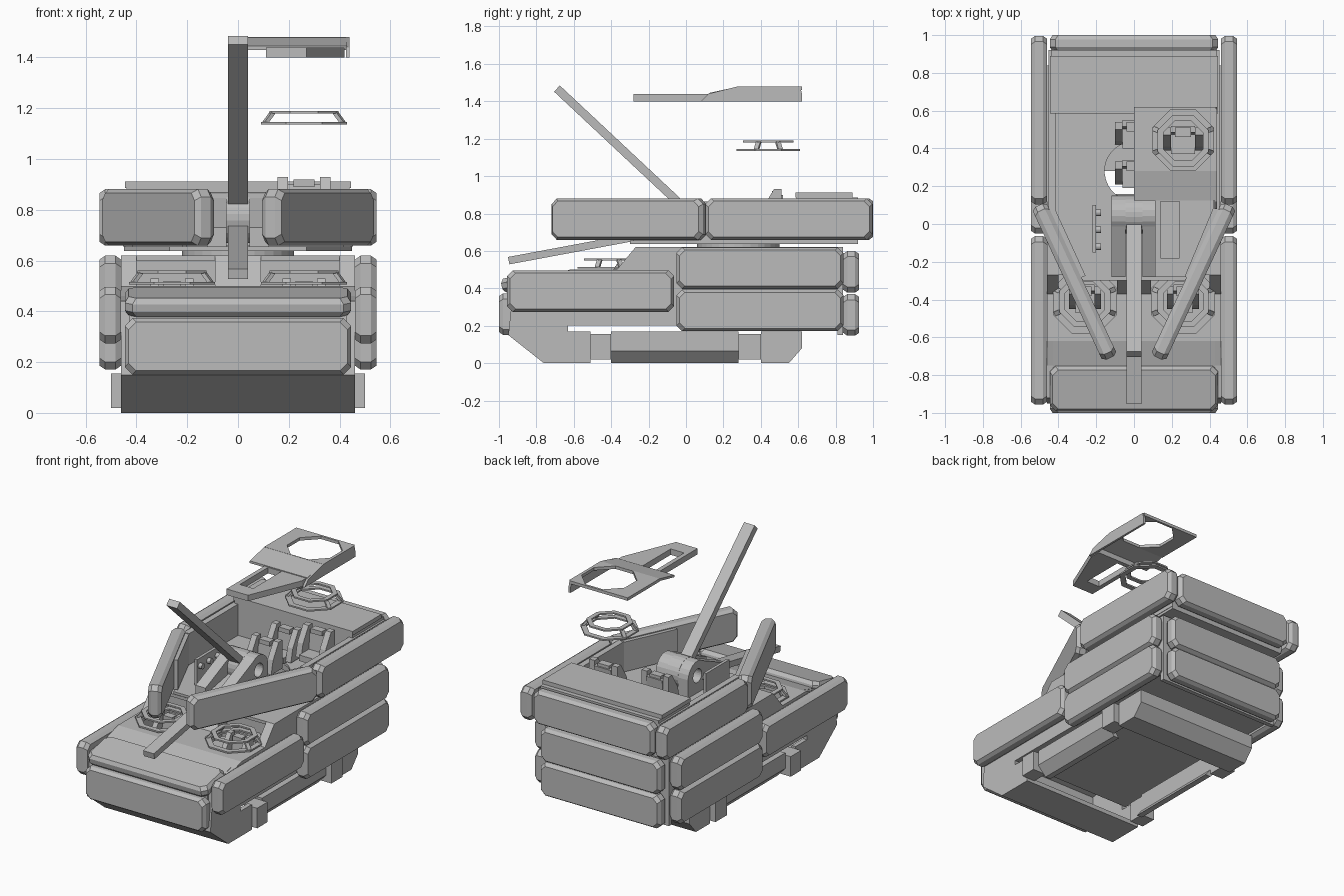
import bpy, bmesh, math
from mathutils import Vector, Matrix

if "Cube" in bpy.data.objects:
    bpy.data.objects.remove(bpy.data.objects["Cube"])

mat = bpy.data.materials.new("plain grey")
mat.diffuse_color = (0.5, 0.5, 0.5, 1)
mat.use_nodes = True
mat.node_tree.nodes["Principled BSDF"].inputs["Base Color"].default_value = mat.diffuse_color


def finish(name, bm, merge=0.0):
    if merge:
        bmesh.ops.remove_doubles(bm, verts=bm.verts, dist=merge)
    bmesh.ops.recalc_face_normals(bm, faces=bm.faces)
    for f in bm.faces:
        f.smooth = False
    me = bpy.data.meshes.new(name)
    bm.to_mesh(me)
    bm.free()
    me.materials.append(mat)
    ob = bpy.data.objects.new(name, me)
    bpy.context.collection.objects.link(ob)
    return ob


def box(name, x0, x1, y0, y1, z0, z1):
    bm = bmesh.new()
    bmesh.ops.create_cube(bm, size=1)
    for v in bm.verts:
        v.co = ((x0 + x1) / 2 + v.co.x * (x1 - x0), (y0 + y1) / 2 + v.co.y * (y1 - y0),
                (z0 + z1) / 2 + v.co.z * (z1 - z0))
    return finish(name, bm)


def hull(name, pts):
    bm = bmesh.new()
    for p in pts:
        bm.verts.new(p)
    bmesh.ops.convex_hull(bm, input=bm.verts)
    return finish(name, bm)


def beam(name, a, b, w, h):
    a, b = Vector(a), Vector(b)
    bm = bmesh.new()
    bmesh.ops.create_cube(bm, size=1)
    m = Matrix.Translation((a + b) / 2) @ (b - a).to_track_quat('Y', 'Z').to_matrix().to_4x4()
    bm.transform(m @ Matrix.Diagonal((w, (b - a).length, h, 1)))
    return finish(name, bm)


def plate(name, loops, lo, hi, axis='z'):
    """Flat outline with holes, extruded from lo to hi along an axis."""
    cu = bpy.data.curves.new(name, 'CURVE')
    cu.dimensions, cu.fill_mode, cu.extrude = '2D', 'BOTH', (hi - lo) / 2
    for loop in loops:
        sp = cu.splines.new('POLY')
        sp.points.add(len(loop) - 1)
        for p, (u, v) in zip(sp.points, loop):
            p.co = (u, v, 0, 1)
        sp.use_cyclic_u = True
    tmp = bpy.data.objects.new(name, cu)
    bpy.context.collection.objects.link(tmp)
    me = bpy.data.meshes.new_from_object(tmp.evaluated_get(bpy.context.evaluated_depsgraph_get()))
    bpy.data.objects.remove(tmp)
    bm = bmesh.new()
    bm.from_mesh(me)
    mid = (lo + hi) / 2
    for vt in bm.verts:
        u, v, w = vt.co.x, vt.co.y, vt.co.z + mid
        vt.co = {'x': (w, u, v), 'y': (u, w, v), 'z': (u, v, w)}[axis]
    return finish(name, bm, 1e-5)


def ngon(cx, cy, r, n=8):
    k = 1 / math.cos(math.pi / n)
    return [(cx + r * k * math.cos(math.tau * (i + .5) / n), cy + r * k * math.sin(math.tau * (i + .5) / n))
            for i in range(n)]


def slab(name, c, L=.892, H=.222, T=.085, yaw=0, tilt=0):
    """Armour slab: rectangle with cut corners, chamfered on both faces."""
    bm = bmesh.new()
    rings = []
    for y, ins in ((-T / 2, .015), (-T / 2 + .022, 0), (T / 2 - .022, 0), (T / 2, .015)):
        a, b, k = L / 2 - ins, H / 2 - ins, .03
        pts = [(a, b - k), (a - k, b), (k - a, b), (-a, b - k), (-a, k - b), (k - a, -b), (a - k, -b), (a, k - b)]
        rings.append([bm.verts.new((x, y, z)) for x, z in pts])
    for r0, r1 in zip(rings, rings[1:]):
        for i in range(8):
            bm.faces.new((r0[i], r0[(i + 1) % 8], r1[(i + 1) % 8], r1[i]))
    bm.faces.new(rings[0])
    bm.faces.new(rings[-1])
    bm.transform(Matrix.Translation(c) @ Matrix.Rotation(math.radians(yaw), 4, 'Z')
                 @ Matrix.Rotation(math.radians(tilt), 4, 'X'))
    return finish(name, bm)


def hatch_ring(name, x, y, z, r):
    plate(name + "_base", [ngon(x, y, r), ngon(x, y, r - .035)], z, z + .01)
    plate(name + "_top", [ngon(x, y, r - .035), ngon(x, y, r - .065)], z + .045, z + .055)
    low, high = ngon(x, y, r - .015), ngon(x, y, r - .048)
    for i in (0, 3, 4, 7):
        beam(f"{name}_post_{i}", (*low[i], z + .005), (*high[i], z + .05), .025, .015)


def seat(name, x, y, top, w=.2):
    h = w / 2
    box(name + "_cushion", x - h * .6, x + h * .6, y - .08, y + .04, top - .2, top - .16)
    hull(name + "_back", [(x + s * h * f, y + d + o, z) for s in (-1, 1) for d in (0, .035)
                          for f, o, z in ((.6, .02, top - .19), (.6, .035, top - .03))])
    box(name + "_head", x - h * .4, x + h * .4, y + .01, y + .06, top - .04, top - .01)
    for s in (-1, 1):
        hull(name + "_bolster", [(x + s * h * f, y + d, z) for f in (.6, 1)
                                 for d, z in ((-.06, top - .19), (-.04, top - .1), (.02, top), (.06, top), (.06, top - .19))])


# armour slabs on both sides
for s, side in ((1, "right"), (-1, "left")):
    slab(side + "_turret_slab", (s * .503, .55, .77), yaw=90)
    slab(side + "_hull_upper_slab", (s * .503, .395, .508), yaw=90)
    slab(side + "_hull_lower_slab", (s * .503, .395, .282), yaw=90)
    slab(side + "_front_side_slab", (s * .503, -.51, .385), yaw=90)
    slab(side + "_cheek_slab", (s * .315, -.305, .77), yaw=s * 65)
# front and back slabs
slab("turret_rear_slab", (0, .957, .77))
slab("hull_rear_upper_slab", (0, .883, .488))
slab("hull_rear_lower_slab", (0, .883, .258))
slab("nose_slab", (0, -.957, .262))
slab("glacis_slab", (0, -.868, .437), H=.24, T=.075, tilt=-78)

# hull: side plates, lower rails and outriggers
profile = [(-.92, .44), (-.95, .15), (-.76, 0), (-.51, 0), (-.51, .17), (-.63, .17), (-.63, .2), (.84, .2),
           (.84, .62), (-.27, .62), (-.37, .5), (-.62, .5), (-.75, .46)]
for s in (1, -1):
    lo, hi = sorted((s * .43, s * .46))
    plate("hull_side", [profile], lo, hi, 'x')
    plate("lower_rail", [[(s * .36, 0), (s * .4, 0), (s * .46, .065), (s * .46, .17), (s * .4, .17), (s * .4, .05)]],
          -.4, .28, 'y')
    for y0, y1 in ((-.51, -.4), (.28, .4)):
        lo, hi = sorted((s * .4, s * .5))
        box("outrigger_block", lo, hi, y0, y1, .02, .155)

# hull: cross pieces and belly
plate("rear_beam", [[(.4, 0), (.55, 0), (.62, .08), (.62, .17), (.4, .17)]], -.46, .46, 'x')
plate("nose_underside", [[(-.95, .15), (-.76, 0), (-.51, 0), (-.51, .03), (-.75, .03), (-.92, .17), (-.92, .4), (-.94, .4)]],
      -.43, .43, 'x')
box("hull_back_wall", -.46, .46, .81, .84, .15, .62)
plate("belly", [[(-.43, -.63), (.43, -.63), (.43, .82), (-.43, .82)],
                [(-.18, .16), (.18, .16), (.18, .28), (-.18, .28)]], .2, .215)
plate("hull_rear_deck", [[(-.43, -.27), (.43, -.27), (.43, .82), (-.43, .82)], ngon(0, .28, .16, 32)], .6, .62)
plate("turret_ring", [ngon(0, .28, .22, 32), ngon(0, .28, .16, 32)], .62, .64)

# front deck with two crew hatches
plate("front_deck", [[(-.43, -.62), (.43, -.62), (.43, -.23), (-.43, -.23)],
                     ngon(.26, -.41, .13), ngon(-.26, -.41, .13)], .48, .5)
plate("front_deck_slope", [[(-.62, .5), (-.76, .46), (-.76, .44), (-.62, .48)]], -.43, .43, 'x')
plate("deck_step", [[(-.37, .5), (-.27, .62), (-.23, .62), (-.23, .5)]], -.09, .09, 'x')
box("deck_bulkhead", -.43, .43, -.245, -.23, .48, .62)
for s in (1, -1):
    lo, hi = sorted((s * .4, s * .43))
    plate("deck_step_side", [[(-.37, .5), (-.27, .62), (-.23, .62), (-.23, .5)]], lo, hi, 'x')
    hatch_ring("driver_hatch", s * .26, -.41, .505, .17)
    seat("driver_seat", s * .26, -.39, .53, .17)

# turret: floor, walls, rear bustle
plan = [(-.45, .92), (-.45, .06), (-.27, -.3), (.27, -.3), (.45, .06), (.45, .92)]
plate("turret_floor", [plan, ngon(0, .28, .155, 32)], .638, .655)
for s in (1, -1):
    beam("turret_wall", (s * .433, .92, .76), (s * .433, .07, .76), .04, .21)
    beam("turret_cheek_wall", (s * .435, .08, .76), (s * .27, -.28, .76), .03, .2)
box("bustle", -.44, .44, .59, .92, .65, .885)
box("bustle_cover", -.445, .445, .585, .89, .885, .912)

# gun cradle with trunnion hole, and beams showing its elevation limits
arc = [(.05 + .1 * math.cos(a), .77 + .1 * math.sin(a)) for a in [math.radians(130 - 18 * i) for i in range(8)]]
cradle = [(.15, .655), (-.28, .655), (-.28, .73)] + arc
hole = ngon(.05, .77, .045, 24)
for s in (1, -1):
    lo, hi = sorted((s * .045, s * .12))
    plate("cradle_cheek", [cradle, hole], lo, hi, 'x')
plate("cradle_core", [ngon(.05, .77, .1, 24), hole], -.045, .045, 'x')
beam("elevation_beam_high", (0, .0, .822), (0, -.69, 1.468), .08, .045)
beam("elevation_beam_low", (0, 0, .725), (0, -.948, .548), .08, .04)

# control panel with knobs
box("control_panel", -.22, -.2, -.15, .1, .655, .83)
for i in range(3):
    plate("panel_knob", [ngon(-.12 + i * .09, .78, .018, 12)], -.2, -.175, 'x')

# turret crew seats
seat("commander_seat", .26, .45, .93, .21)
seat("gunner_seat", 0, .48, .86, .2)
seat("loader_seat", 0, .27, .86, .2)

# lifted roof panel
plate("roof_front", [[(.11, -.28), (.27, -.28), (.42, .08), (.42, .15), (.11, .15)],
                     [(.14, -.18), (.24, -.18), (.24, .12), (.14, .12)]], 1.4, 1.44)
plate("roof_rim", [[(.08, 1.4), (.62, 1.4), (.62, 1.44), (.61, 1.48), (.28, 1.48), (.12, 1.44)]], .425, .44, 'x')
hull("roof_ramp", [(x, y, z + d) for x, y, z in ((0, .125, 1.43), (.43, .125, 1.43), (.43, .285, 1.465), (0, .285, 1.465))
                   for d in (0, .015)])
plate("roof_rear", [[(0, .28), (.435, .28), (.435, .62), (0, .62)], ngon(.26, .445, .16)], 1.46, 1.48)

# lifted commander hatch ring
hatch_ring("commander_hatch", .26, .44, 1.135, .17)
